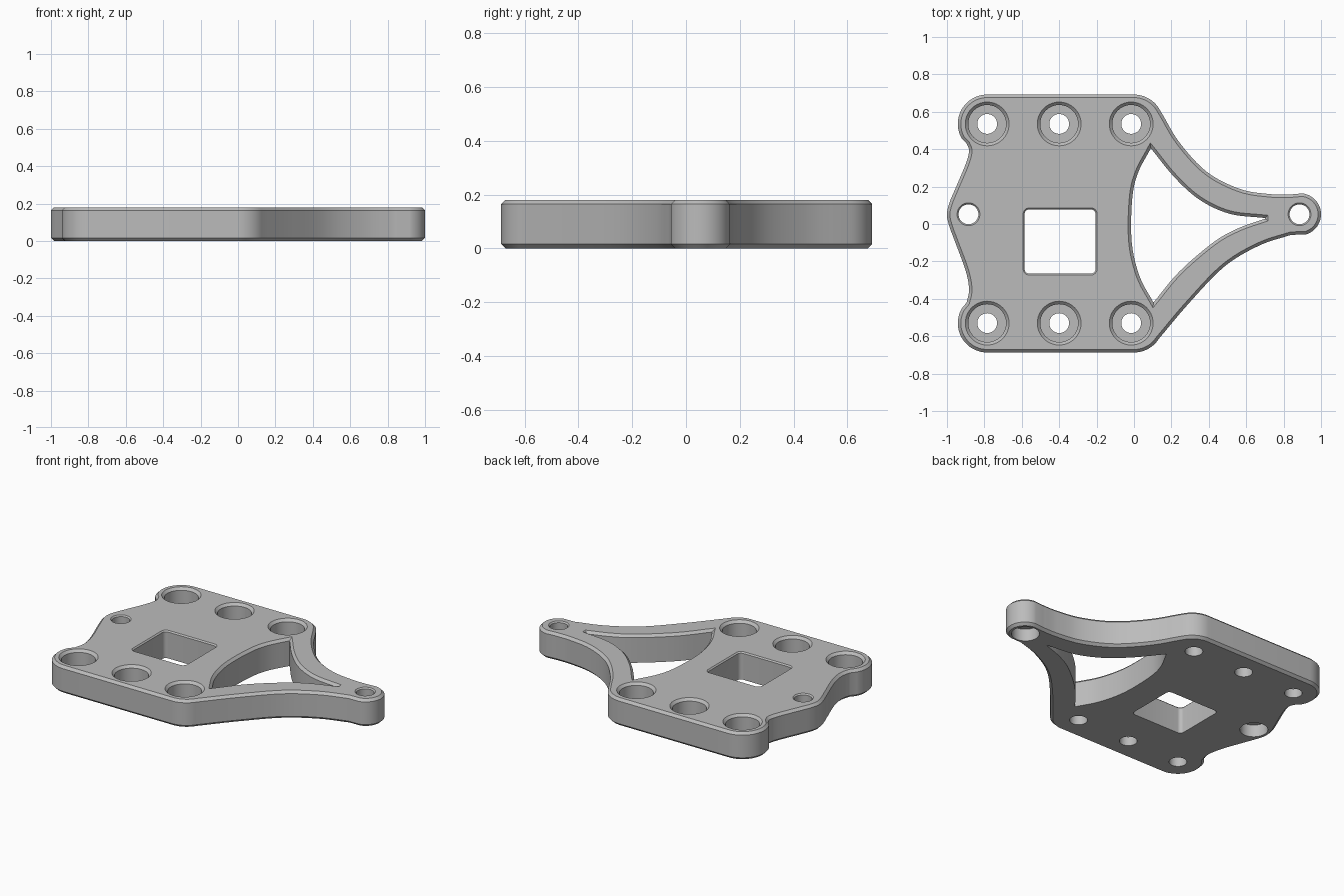
import bpy, bmesh
from math import radians, cos, sin
from mathutils import Vector

HEIGHT = 0.18
CHAMFER = 0.016
OVER = 0.03          # how far cutters reach past the plate

cube = bpy.data.objects.get("Cube")
if cube:
    bpy.data.objects.remove(cube, do_unlink=True)


def arc(cx, cy, r, start, end, steps=12):
    angles = [radians(start + (end - start) * i / steps) for i in range(steps + 1)]
    return [Vector((cx + r * cos(a), cy + r * sin(a))) for a in angles]


def circle(cx, cy, r):
    return arc(cx, cy, r, 0, 360, 40)[:-1]


def curve(points, steps=6):
    """Smooth curve through the points, both ends included."""
    p = [Vector(q) for q in points]
    p = [2 * p[0] - p[1]] + p + [2 * p[-1] - p[-2]]
    out = []
    for a, b, c, d in zip(p, p[1:], p[2:], p[3:]):
        for i in range(steps):
            t = i / steps
            out.append(0.5 * (2 * b + (c - a) * t + (2 * a - 5 * b + 4 * c - d) * t * t
                              + (3 * b - a - 3 * c + d) * t ** 3))
    return out + [p[-2]]


def offset(loop, dist):
    """Grow (or shrink) a counter-clockwise loop, limiting long corners."""
    out = []
    for i, p in enumerate(loop):
        before = (p - loop[i - 1]).normalized()
        after = (loop[(i + 1) % len(loop)] - p).normalized()
        n1, n2 = Vector((before.y, -before.x)), Vector((after.y, -after.x))
        mid = (n1 + n2).normalized()
        out.append(p + mid * dist / max(mid.dot(n1), 0.4))
    return out


def stack(bm, loop, levels):
    """Closed solid lofted through (height, offset) levels of one loop."""
    clean = [p for i, p in enumerate(loop) if (p - loop[i - 1]).length > 0.001]
    rings = [[bm.verts.new((p.x, p.y, z)) for p in offset(clean, d)] for z, d in levels]
    bm.faces.new(reversed(rings[0]))
    bm.faces.new(rings[-1])
    n = len(clean)
    for low, high in zip(rings, rings[1:]):
        for i in range(n):
            j = (i + 1) % n
            bm.faces.new((low[i], low[j], high[j], high[i]))


def make_object(name, bm):
    bmesh.ops.recalc_face_normals(bm, faces=bm.faces)
    mesh = bpy.data.meshes.new(name)
    bm.to_mesh(mesh)
    bm.free()
    obj = bpy.data.objects.new(name, mesh)
    bpy.context.collection.objects.link(obj)
    return obj


# Plate outline, counter-clockwise from the lower left corner
outline = arc(-0.785, -0.53, 0.157, 150, 270, 20)
outline += arc(0.0, -0.53, 0.157, 270, 323)
outline += curve([(0.136, -0.61), (0.297, -0.42), (0.484, -0.227), (0.67, -0.115), (0.84, -0.058)])
outline += arc(0.888, 0.052, 0.112, -75, 85, 24)
outline += curve([(0.84, 0.158), (0.725, 0.16), (0.564, 0.188), (0.388, 0.28), (0.243, 0.436), (0.15, 0.59)])
outline += arc(0.0, 0.535, 0.157, 30, 90)
outline += arc(-0.785, 0.535, 0.157, 90, 210, 20)
outline += curve([(-0.895, 0.43), (-0.882, 0.39), (-0.9, 0.32), (-0.955, 0.19), (-0.988, 0.11), (-1.0, 0.05),
                  (-0.988, -0.01), (-0.955, -0.1), (-0.9, -0.25), (-0.882, -0.35), (-0.895, -0.42)])
bm = bmesh.new()
stack(bm, outline, [(0, -CHAMFER), (CHAMFER, 0), (HEIGHT - CHAMFER, 0), (HEIGHT, -CHAMFER)])
plate = make_object("mounting_plate", bm)

# Openings, gathered in one cutter
bm = bmesh.new()
top_flare = [(HEIGHT - CHAMFER, 0), (HEIGHT + OVER, CHAMFER + OVER)]
small_flare = [(HEIGHT - 0.008, 0), (HEIGHT + OVER, 0.008 + OVER)]

# Curved triangular window between the two arms
window = curve([(0.104, -0.42), (0.243, -0.254), (0.43, -0.094), (0.564, -0.02), (0.70, 0.028)])
window += curve([(0.70, 0.032), (0.51, 0.055), (0.35, 0.13), (0.216, 0.25), (0.09, 0.405)])
window += curve([(0.09, 0.405), (0.02, 0.27), (-0.01, 0.13), (-0.012, -0.1), (0.03, -0.28), (0.104, -0.42)])
stack(bm, window, [(-OVER, 0)] + top_flare)

# Square opening with rounded corners
square = []
for i, (x, y) in enumerate([(-0.23, 0.053), (-0.56, 0.053), (-0.56, -0.24), (-0.23, -0.24)]):
    square += arc(x, y, 0.025, 90 * i, 90 * i + 90, 6)
stack(bm, square, [(-OVER, 0)] + small_flare)

# Six counterbored holes
for y in (-0.53, 0.535):
    for x in (-0.785, -0.4, -0.015):
        stack(bm, circle(x, y, 0.053),
              [(-OVER, 0), (0.06, 0), (0.06, 0.048), (HEIGHT - CHAMFER, 0.048),
               (HEIGHT + OVER, 0.048 + CHAMFER + OVER)])

# Two end holes, recessed from below
for x in (-0.885, 0.885):
    stack(bm, circle(x, 0.052, 0.053),
          [(-OVER, 0.03), (0.08, 0.03), (0.08, 0)] + small_flare)
cutter = make_object("opening_cutter", bm)
cutter.hide_render = True

# Cut the openings and keep the resulting mesh
cut = plate.modifiers.new("openings", 'BOOLEAN')
cut.operation = 'DIFFERENCE'
cut.solver = 'EXACT'
cut.object = cutter
bpy.ops.object.select_all(action='DESELECT')
bpy.context.view_layer.objects.active = plate
plate.select_set(True)
bpy.ops.object.modifier_apply(modifier=cut.name)
bpy.data.objects.remove(cutter, do_unlink=True)
bpy.ops.object.shade_smooth_by_angle(angle=radians(30))

# Plain grey material
grey = bpy.data.materials.new("plain_grey")
grey.use_nodes = True
colour = (0.5, 0.5, 0.5, 1)
grey.diffuse_color = colour
grey.node_tree.nodes["Principled BSDF"].inputs["Base Color"].default_value = colour
plate.data.materials.clear()
plate.data.materials.append(grey)
